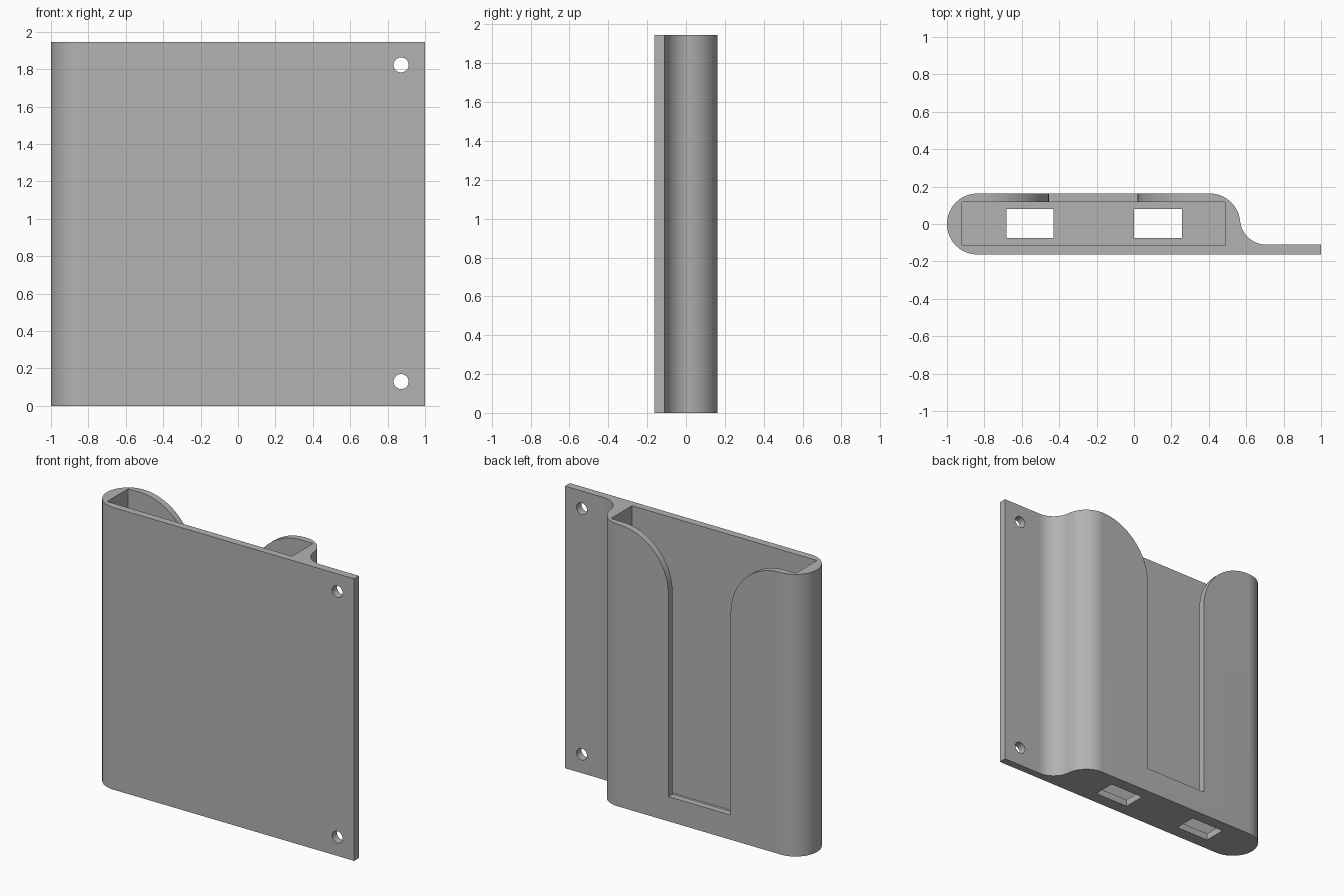
import bpy, bmesh
from math import cos, sin, radians

H = 1.945          # height
R = 0.163          # half thickness of the sleeve
WALL = 0.047

if "Cube" in bpy.data.objects:
    bpy.data.objects.remove(bpy.data.objects["Cube"], do_unlink=True)

grey = bpy.data.materials.new("plain_grey")
grey.use_nodes = True
colour = (0.45, 0.45, 0.45, 1)
grey.diffuse_color = colour
grey.node_tree.nodes["Principled BSDF"].inputs["Base Color"].default_value = colour


def arc(cx, cy, r, start, end, steps=24):
    angles = [radians(start + (end - start) * i / steps) for i in range(steps + 1)]
    return [(cx + r * cos(a), cy + r * sin(a)) for a in angles]


def rect(x0, x1, y0, y1):
    return [(x0, y0), (x1, y0), (x1, y1), (x0, y1)]


def prism(name, outline, lo, hi, along="z"):
    """Extrude a closed outline along z (outline in xy) or y (outline in xz)."""
    bm = bmesh.new()
    place = (lambda a, b, t: (a, b, t)) if along == "z" else (lambda a, b, t: (a, t, b))
    face = bm.faces.new([bm.verts.new(place(a, b, lo)) for a, b in outline])
    top = bmesh.ops.extrude_face_region(bm, geom=[face])["geom"]
    shift = (0, 0, hi - lo) if along == "z" else (0, hi - lo, 0)
    bmesh.ops.translate(bm, vec=shift, verts=[v for v in top if isinstance(v, bmesh.types.BMVert)])
    bmesh.ops.recalc_face_normals(bm, faces=bm.faces)
    mesh = bpy.data.meshes.new(name)
    bm.to_mesh(mesh)
    bm.free()
    mesh.materials.append(grey)
    obj = bpy.data.objects.new(name, mesh)
    bpy.context.collection.objects.link(obj)
    return obj


# Sleeve and mounting flange share one outline
flange_y = -R + 0.053
blend = 0.14
outline = arc(-1 + R, 0, R, 270, 90)
outline += arc(0.405, 0, R, 90, 5.7)
outline += arc(0.7065, flange_y + blend, blend, 185.7, 270)[1:]
outline += [(1, flange_y), (1, -R)]
holder = prism("holder_sleeve", outline, 0, H)

# Open pocket, with two slots through its floor
cutters = [prism("pocket_cutter", rect(-0.92, 0.49, -0.112, 0.118), WALL, H + 0.1)]
for x0, x1 in ((-0.682, -0.43), (0.0, 0.257)):
    cutters.append(prism("slot_cutter", rect(x0, x1, -0.075, 0.08), -0.1, 0.1))

# Back opening that flares out to the top edge
left, right, flare = 0.02, -0.455, 0.38
opening = [(right, 0.17), (left, 0.17)]
opening += arc(left + flare, H - flare, flare, 180, 90.5)
opening += [(left + flare, H + 0.1), (right - flare, H + 0.1)]
opening += arc(right - flare, H - flare, flare, 89.5, 0)
cutters.append(prism("opening_cutter", opening, 0.09, 0.3, "y"))

# Screw holes in the flange
for z in (0.13, 1.823):
    cutters.append(prism("hole_cutter", arc(0.872, z, 0.04, 0, 348.75, 31), -0.3, 0.1, "y"))

bpy.context.view_layer.objects.active = holder
holder.select_set(True)
for cutter in cutters:
    cutter.hide_render = True
    cut = holder.modifiers.new("cut", "BOOLEAN")
    cut.operation = "DIFFERENCE"
    cut.solver = "EXACT"
    cut.object = cutter
    bpy.ops.object.modifier_apply(modifier=cut.name)
for cutter in cutters:
    bpy.data.objects.remove(cutter, do_unlink=True)

bpy.ops.object.shade_smooth_by_angle(angle=radians(30))
